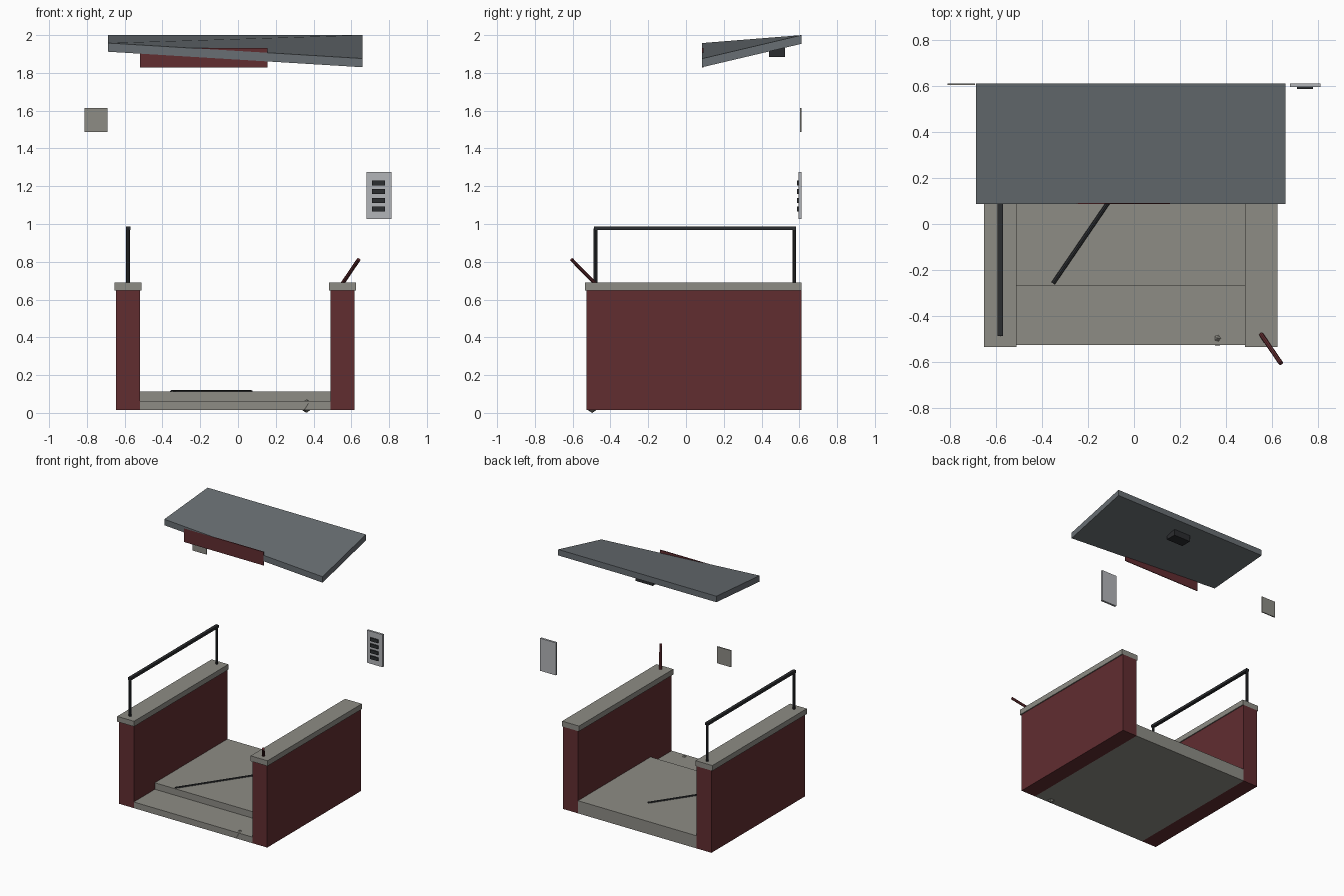
import bpy
import bmesh
from mathutils import Vector

cube = bpy.data.objects.get("Cube")
if cube:
    bpy.data.objects.remove(cube, do_unlink=True)


def make_material(name, r, g, b):
    mat = bpy.data.materials.new(name)
    mat.use_nodes = True
    mat.diffuse_color = (r, g, b, 1)
    bsdf = next(n for n in mat.node_tree.nodes if n.type == 'BSDF_PRINCIPLED')
    bsdf.inputs["Base Color"].default_value = (r, g, b, 1)
    return mat


BRICK = make_material("brick red", .12, .026, .03)
CONCRETE = make_material("concrete grey", .27, .265, .235)
SLATE = make_material("slate grey", .14, .158, .172)
BLACK = make_material("dark metal", .024, .026, .029)
STEEL = make_material("light steel", .45, .46, .485)


def finish(name, bm, mat):
    bmesh.ops.recalc_face_normals(bm, faces=bm.faces)
    mesh = bpy.data.meshes.new(name)
    bm.to_mesh(mesh)
    bm.free()
    mesh.materials.append(mat)
    obj = bpy.data.objects.new(name, mesh)
    bpy.context.collection.objects.link(obj)
    return obj


def box(name, mat, xs, ys, zs):
    """Box spanning the given ranges on each axis."""
    bm = bmesh.new()
    bmesh.ops.create_cube(bm, size=1)
    for v in bm.verts:
        v.co = [(r[0] + r[1]) / 2 + c * (r[1] - r[0])
                for c, r in zip(v.co, (xs, ys, zs))]
    return finish(name, bm, mat)


def rod(name, mat, start, end, radius, sides=8):
    """Straight bar between two points."""
    a, b = Vector(start), Vector(end)
    bm = bmesh.new()
    bmesh.ops.create_cone(bm, cap_ends=True, segments=sides, radius1=radius,
                          radius2=radius, depth=(b - a).length)
    turn = (b - a).to_track_quat('Z', 'Y')
    for v in bm.verts:
        v.co = turn @ v.co + (a + b) / 2
    return finish(name, bm, mat)


FRONT, BACK = -.526, .612
BASE, WALL_TOP, CAP_TOP = .016, .648, .689

# Side walls with overhanging caps
for side, x0, x1 in (("right", -.645, -.518), ("left", .49, .617)):
    box(side + "_wall", BRICK, (x0, x1), (FRONT, BACK), (BASE, WALL_TOP))
    box(side + "_wall_cap", CONCRETE, (x0 - .008, x1 + .008),
        (FRONT - .009, BACK), (WALL_TOP, CAP_TOP))

# Floor in two levels
box("front_step", CONCRETE, (-.518, .49), (FRONT, -.27), (BASE, .063))
box("raised_floor", CONCRETE, (-.518, .49), (-.27, BACK), (BASE, .113))

# Handrail on one wall
RAIL_X, RAIL_Z = -.582, .977
for end, y in (("front", -.479), ("back", .573)):
    rod(end + "_rail_post", BLACK, (RAIL_X, y, CAP_TOP), (RAIL_X, y, RAIL_Z), .01)
box("handrail", BLACK, (RAIL_X - .012, RAIL_X + .012), (-.488, .582),
    (RAIL_Z - .01, RAIL_Z + .01))

# Leaning stick on the other wall, loose bar and pebble on the floor
rod("leaning_stick", BRICK, (.553, -.48, .685), (.639, -.606, .812), .01)
rod("floor_bar", BLACK, (-.352, -.258, .111), (.07, .36, .111), .01)
bm = bmesh.new()
bmesh.ops.create_icosphere(bm, subdivisions=1, radius=.036)
bmesh.ops.translate(bm, verts=bm.verts, vec=(.363, -.497, .036))
finish("pebble", bm, CONCRETE)

# Warped canopy: level back edge, front edge dropping to one side
canopy = box("canopy", SLATE, (-.687, .659), (.086, BACK), (1.954, 2))
for v in canopy.data.vertices:
    if v.co.y < .3:
        v.co.z -= .042 if v.co.x < 0 else .124

# Fascia sign board and ceiling lamp
box("sign_board", BRICK, (-.519, .156), (.086, .092), (1.828, 1.932))
box("ceiling_lamp", BLACK, (-.085, .06), (.44, .525), (1.885, 1.935))

# Wall panel with slots, and a plain plate
box("wall_plate", CONCRETE, (-.812, -.692), (.604, BACK), (1.487, 1.615))
box("button_panel", STEEL, (.679, .812), (.596, BACK), (1.026, 1.276))
for i in range(4):
    z = 1.079 + i * .046
    box("panel_button_%d" % (i + 1), BLACK, (.71, .779), (.588, .597),
        (z - .013, z + .013))
